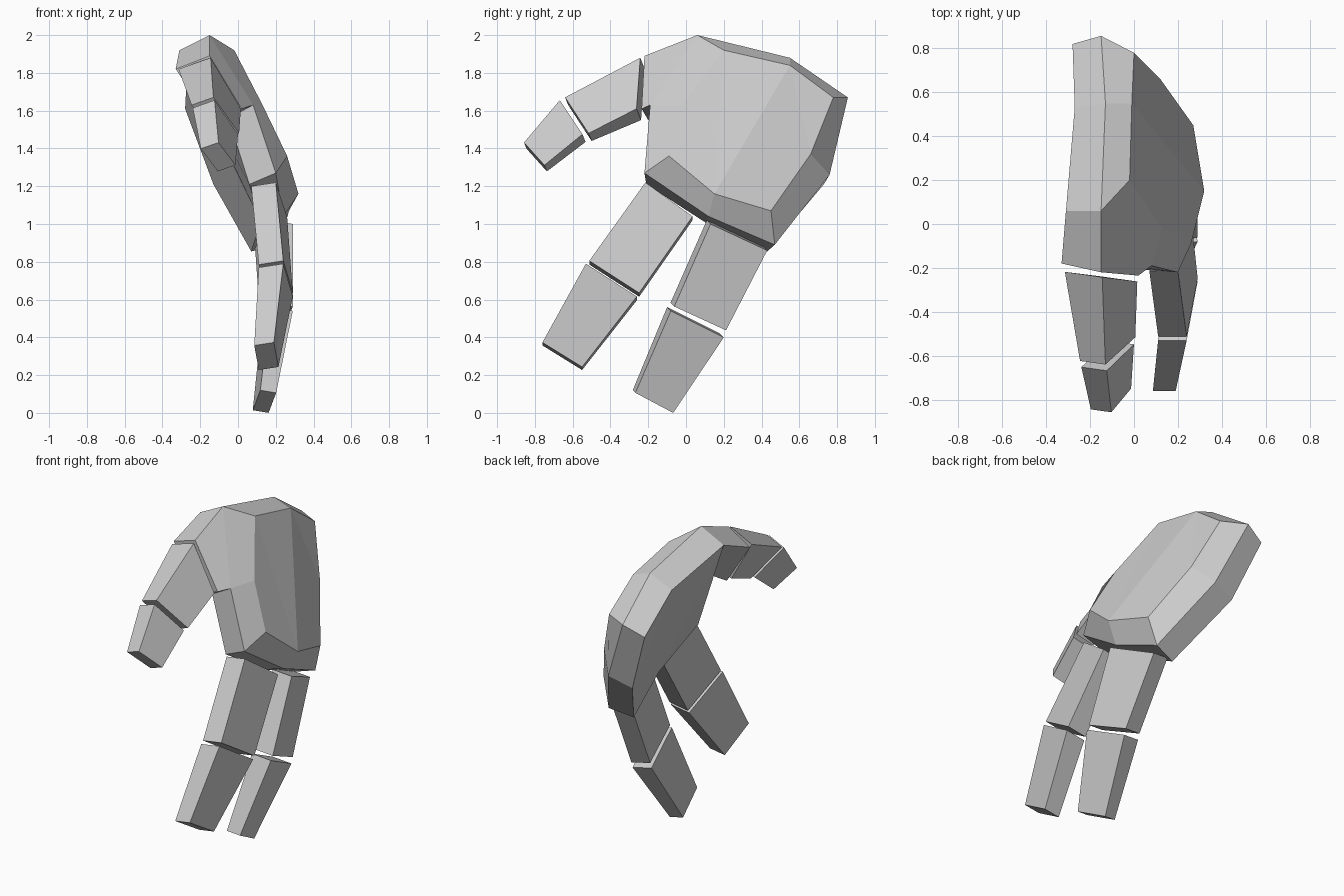
import bpy, bmesh
from mathutils import Vector


def make(name, points, faces):
    bm = bmesh.new()
    vs = [bm.verts.new(p) for p in points]
    for f in faces:
        bm.faces.new([vs[i] for i in f])
    bmesh.ops.recalc_face_normals(bm, faces=bm.faces)
    me = bpy.data.meshes.new(name)
    bm.to_mesh(me)
    bm.free()
    ob = bpy.data.objects.new(name, me)
    bpy.context.collection.objects.link(ob)
    return ob


def band(a, b, n, skip=()):
    return [(a + i, a + (i + 1) % n, b + (i + 1) % n, b + i)
            for i in range(n) if i not in skip]


def segment(name, thick, start, end):
    """Tapered block between two cross-sections (centre, half width, thickness scale)."""
    pts = []
    for c, w, s in (start, end):
        c, w, t = Vector(c), Vector(w), Vector(thick) * s
        pts += [c - w - t, c - w + t, c + w + t, c + w - t]
    return make(name, pts, [(0, 1, 2, 3), (4, 5, 6, 7)] + band(0, 4, 4))


# Palm: back-of-hand ring, widest ring and inner ring, each starting at the thumb side
outer = [(-.02, .20, 1.92), (-.01, .55, 1.84), (0, .78, 1.67), (.12, .66, 1.37),
         (.27, .45, 1.07), (.32, .15, 1.16), (.26, -.09, 1.36), (.13, -.02, 1.63)]
middle = [(-.15, .06, 2.0), (-.13, .55, 1.88), (-.15, .857, 1.67), (.02, .76, 1.26),
          (.22, .47, .89), (.24, .12, 1.04), (.20, -.22, 1.27), (.08, -.19, 1.63)]
inner = [(-.31, .06, 1.92), (-.27, .53, 1.80), (-.28, .82, 1.61), (-.13, .73, 1.21),
         (.07, .43, .855), (.12, .10, 1.01), (.06, -.21, 1.21), (-.05, -.19, 1.56)]
# Thumb stub end
stub = [(-.15, -.22, 1.89), (.02, -.235, 1.61), (-.15, -.20, 1.55), (-.33, -.18, 1.82)]

faces = band(0, 8, 8) + band(8, 16, 8, skip=(7,))
for k in (0, 16):
    faces += [[k + i for i in f] for f in
              ((0, 7, 6, 5), (0, 5, 1), (1, 5, 4, 3), (1, 3, 2))]
root = (8, 15, 23, 16)
faces += [(root[i], root[(i + 1) % 4], 24 + (i + 1) % 4, 24 + i) for i in range(4)]
faces.append((24, 25, 26, 27))
make("palm", outer + middle + inner + stub, faces)

# Digits: thickness direction, then start and end of each of two segments
digits = {
    "front_finger": ((.065, 0, .01), [
        ((.165, -.09, 1.12), (.03, .125, -.09), 1),
        ((.20, -.38, .71), (.025, .132, -.085), 1),
        ((.20, -.395, .693), (.025, .135, -.087), 1),
        ((.15, -.655, .30), (.012, .105, -.065), .8)]),
    "rear_finger": ((.06, .01, -.01), [
        ((.19, .27, .94), (-.04, .15, -.07), 1),
        ((.205, .065, .51), (-.025, .137, -.063), 1),
        ((.205, .05, .48), (-.025, .14, -.07), 1),
        ((.14, -.175, .06), (-.02, .10, -.053), .7)]),
    "thumb": ((.085, -.012, .03), [
        ((-.15, -.24, 1.715), (.08, -.01, -.135), 1),
        ((-.12, -.57, 1.555), (.068, .062, -.095), .68),
        ((-.12, -.60, 1.545), (.062, .06, -.09), .68),
        ((-.105, -.797, 1.355), (.045, .054, -.06), .55)]),
}
for name, (thick, s) in digits.items():
    segment(name + "_base", thick, s[0], s[1])
    segment(name + "_tip", thick, s[2], s[3])
